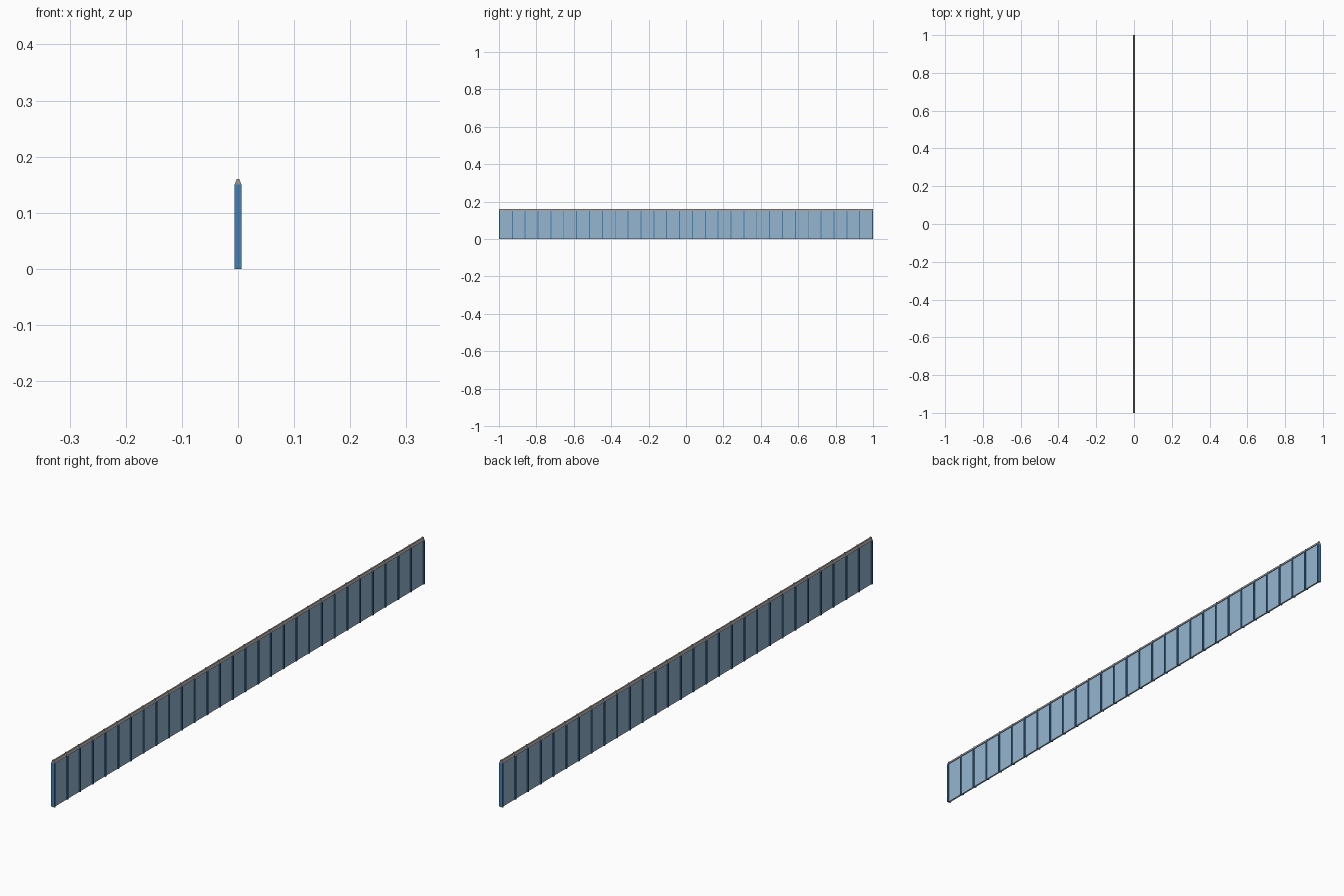
import bpy, bmesh

if "Cube" in bpy.data.objects:
    bpy.data.objects.remove(bpy.data.objects["Cube"])

BAYS = 29
POST_W = 0.005          # post width along the wall
PITCH = (2 - POST_W) / BAYS


def material(name, rgb):
    m = bpy.data.materials.new(name)
    m.diffuse_color = (*rgb, 1)
    m.use_nodes = True
    m.node_tree.nodes["Principled BSDF"].inputs["Base Color"].default_value = m.diffuse_color
    return m


def extrude_y(bm, half, y0, y1):
    """Extrude a mirrored (x, z) half profile from y0 to y1."""
    ring = half + [(-x, z) for x, z in reversed(half)]
    a = [bm.verts.new((x, y0, z)) for x, z in ring]
    b = [bm.verts.new((x, y1, z)) for x, z in ring]
    n = len(ring)
    bm.faces.new(a)
    bm.faces.new(b[::-1])
    for i in range(n):
        j = (i + 1) % n
        bm.faces.new((a[j], a[i], b[i], b[j]))


def make(name, half, spans, mat):
    bm = bmesh.new()
    for y0, y1 in spans:
        extrude_y(bm, half, y0, y1)
    bmesh.ops.recalc_face_normals(bm, faces=bm.faces)
    me = bpy.data.meshes.new(name)
    bm.to_mesh(me)
    bm.free()
    me.materials.append(mat)
    bpy.context.collection.objects.link(bpy.data.objects.new(name, me))


blue = material("post_blue", (0.06, 0.22, 0.46))
pale = material("panel_blue", (0.30, 0.46, 0.63))
grey = material("cap_grey", (0.36, 0.33, 0.31))

posts = [(-1 + i * PITCH, -1 + i * PITCH + POST_W) for i in range(BAYS + 1)]
bays = [(posts[i][1], posts[i + 1][0]) for i in range(BAYS)]

# Upright posts
make("posts", [(0.0066, 0), (0.0066, 0.15)], posts, blue)
# Thin infill panels between posts
make("panels", [(0.003, 0), (0.003, 0.15)], bays, pale)
# Continuous sloped coping rail
make("coping_rail", [(0.0055, 0.15), (0.0025, 0.1575), (0.0025, 0.159)], [(-1, 1)], grey)
# Slightly raised caps above each post
make("post_caps", [(0.0062, 0.15), (0.003, 0.158), (0.003, 0.1605)], posts, grey)
